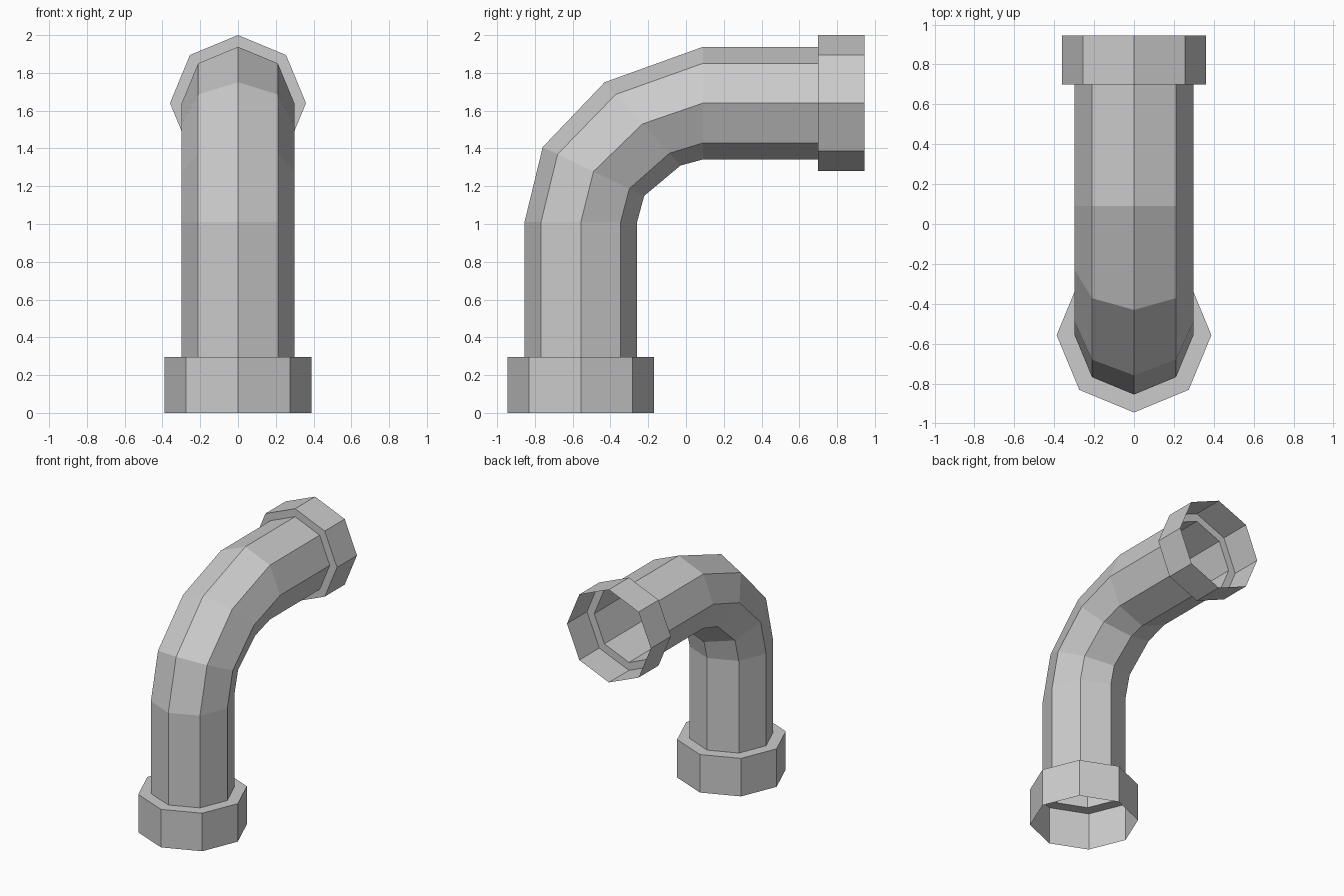
import bpy, bmesh
from math import sin, cos, radians, pi

if "Cube" in bpy.data.objects:
    bpy.data.objects.remove(bpy.data.objects["Cube"])

SIDES = 8


def shell(name, stations):
    """Open octagonal shell; station = (y, z, tilt of ring in degrees, radius)."""
    bm = bmesh.new()
    rings = []
    for y, z, tilt, r in stations:
        t = radians(tilt)
        ring = []
        for i in range(SIDES):
            a = 2 * pi * i / SIDES
            d = r * cos(a)  # distance toward the outside of the bend
            ring.append(bm.verts.new((r * sin(a), y - d * cos(t), z + d * sin(t))))
        rings.append(ring)
    for lo, hi in zip(rings, rings[1:]):
        for i in range(SIDES):
            j = (i + 1) % SIDES
            bm.faces.new((lo[i], lo[j], hi[j], hi[i]))
    bm.normal_update()
    mesh = bpy.data.meshes.new(name)
    bm.to_mesh(mesh)
    bm.free()
    obj = bpy.data.objects.new(name, mesh)
    bpy.context.collection.objects.link(obj)
    return obj


Y0, Z1, R = -0.557, 1.64, 0.298

# Bent pipe: riser, three-segment elbow, horizontal run
shell("pipe", [
    (Y0, 0.295, 0, R),
    (Y0, 1.01, 0, R),
    (-0.49, 1.278, 25.7, R),
    (-0.23, 1.53, 47.7, R),
    (0.09, Z1, 90, R),
    (0.70, Z1, 90, R),
])

# Hollow collars, each with a flat step down to the pipe
shell("base_collar", [(Y0, 0, 0, 0.388), (Y0, 0.295, 0, 0.388), (Y0, 0.295, 0, R)])
shell("end_collar", [(0.70, Z1, 90, R), (0.70, Z1, 90, 0.36), (0.945, Z1, 90, 0.36)])
